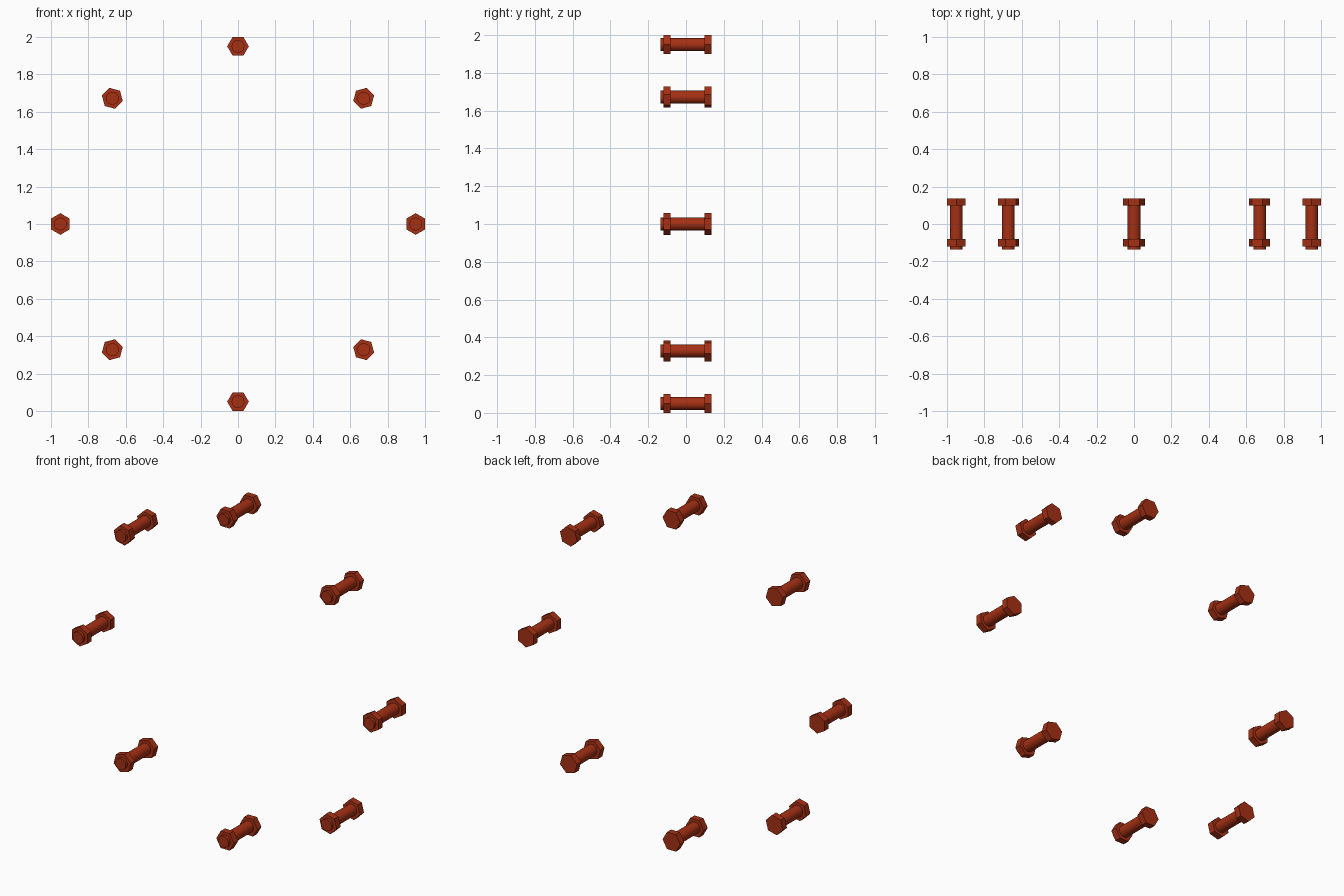
import bpy, math
from mathutils import Matrix, Vector

if "Cube" in bpy.data.objects:
    bpy.data.objects.remove(bpy.data.objects["Cube"], do_unlink=True)

rust = bpy.data.materials.new("rust red")
rust.use_nodes = True
colour = (0.38, 0.03, 0.007, 1)
rust.diffuse_color = colour
rust.node_tree.nodes["Principled BSDF"].inputs["Base Color"].default_value = colour

COUNT = 8
FLAT = 0.05                          # centre to flat of the hexagons
HEX_R = FLAT / math.cos(math.pi / 6)
RING = 1 - FLAT                      # bolt circle radius


def prism(name, sides, radius, y0, y1, angle, smooth=False):
    """Prism along y on the bolt circle, with one side facing outward."""
    bpy.ops.mesh.primitive_cylinder_add(vertices=sides, radius=radius, depth=y1 - y0)
    ob = bpy.context.object
    ob.name = name
    # Lay the cylinder along y, turning a hexagon flat toward +x
    ob.data.transform(Matrix.Rotation(math.pi / 2, 4, 'X'))
    ob.data.transform(Matrix.Translation(Vector((RING, (y0 + y1) / 2, 0))))
    ob.data.transform(Matrix.Rotation(-angle, 4, 'Y'))
    ob.location = (0, 0, 1)
    ob.data.materials.append(rust)
    if smooth:
        bpy.ops.object.shade_smooth_by_angle()


# Ring of bolts, each with a shaft, a nut in front and a head behind
for i in range(COUNT):
    a = i * math.tau / COUNT
    prism(f"bolt_shaft_{i + 1}", 24, 0.034, -0.136, 0.11, a, True)
    prism(f"bolt_nut_{i + 1}", 6, HEX_R, -0.12, -0.081, a)
    prism(f"bolt_head_{i + 1}", 6, HEX_R, 0.098, 0.136, a)
